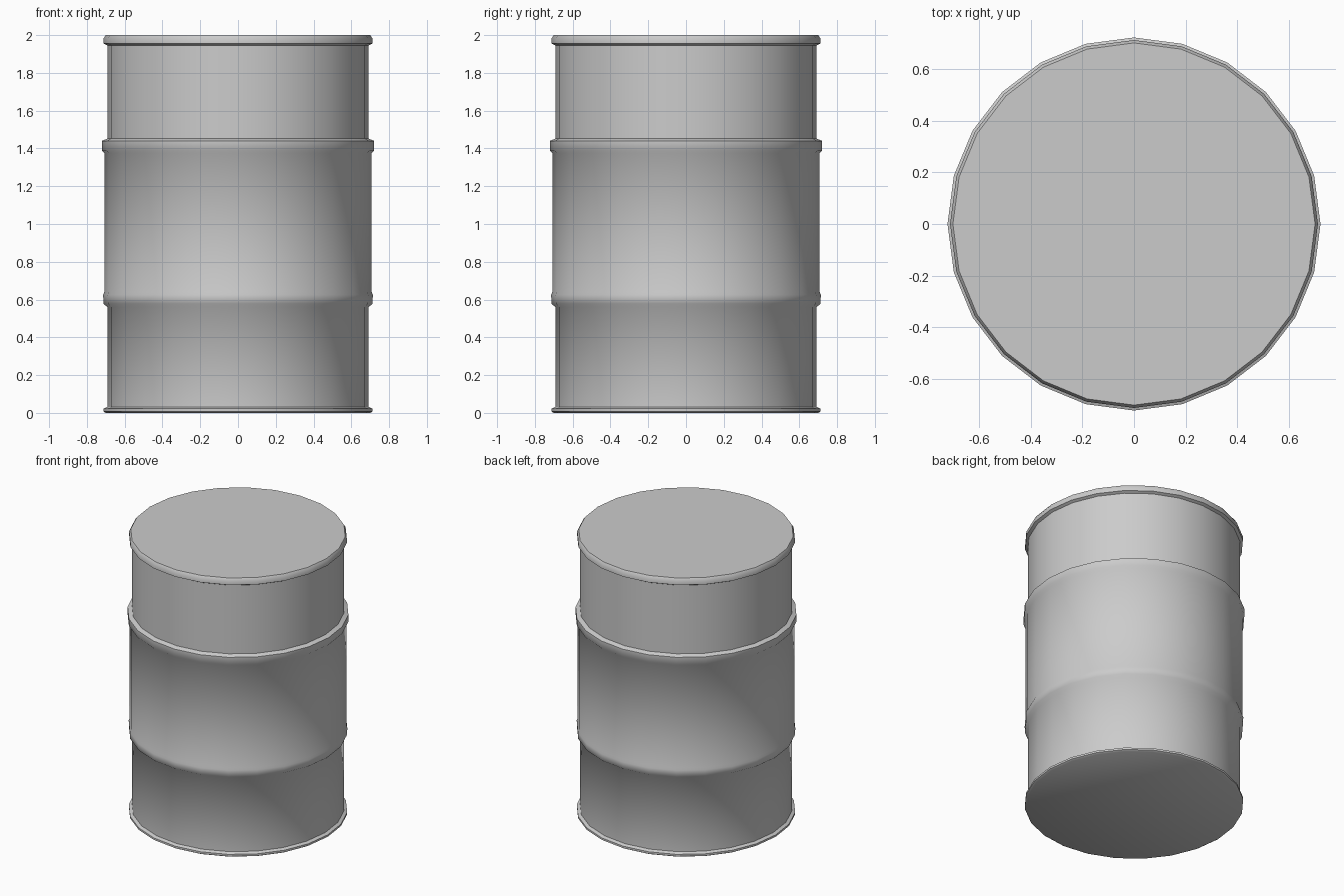
import bpy, bmesh, math

if "Cube" in bpy.data.objects:
    bpy.data.objects.remove(bpy.data.objects["Cube"])

SIDES = 24

# Half profile (radius, height) from bottom to top
profile = [
    (0.70, 0.0), (0.713, 0.008), (0.713, 0.022), (0.692, 0.032),   # bottom rim
    (0.692, 0.56), (0.712, 0.578), (0.714, 0.625), (0.708, 0.64),  # lower hoop
    (0.708, 1.375), (0.721, 1.39), (0.721, 1.44), (0.692, 1.452),  # upper hoop
    (0.692, 1.945), (0.711, 1.955), (0.711, 1.983), (0.70, 2.0),   # top rim
]


def lathe(name, pts):
    bm = bmesh.new()
    rings = []
    for r, z in pts:
        rings.append([bm.verts.new((r * math.cos(math.tau * i / SIDES),
                                    r * math.sin(math.tau * i / SIDES), z))
                      for i in range(SIDES)])
    for a, b in zip(rings, rings[1:]):
        for i in range(SIDES):
            j = (i + 1) % SIDES
            bm.faces.new((a[i], a[j], b[j], b[i]))
    # flat base and lid
    bm.faces.new(rings[0][::-1])
    bm.faces.new(rings[-1])
    mesh = bpy.data.meshes.new(name)
    bm.to_mesh(mesh)
    bm.free()
    obj = bpy.data.objects.new(name, mesh)
    bpy.context.collection.objects.link(obj)
    return obj


# Barrel body with rims and hoops
barrel = lathe("barrel", profile)
bpy.context.view_layer.objects.active = barrel
barrel.select_set(True)
bpy.ops.object.shade_smooth_by_angle(angle=math.radians(50))
